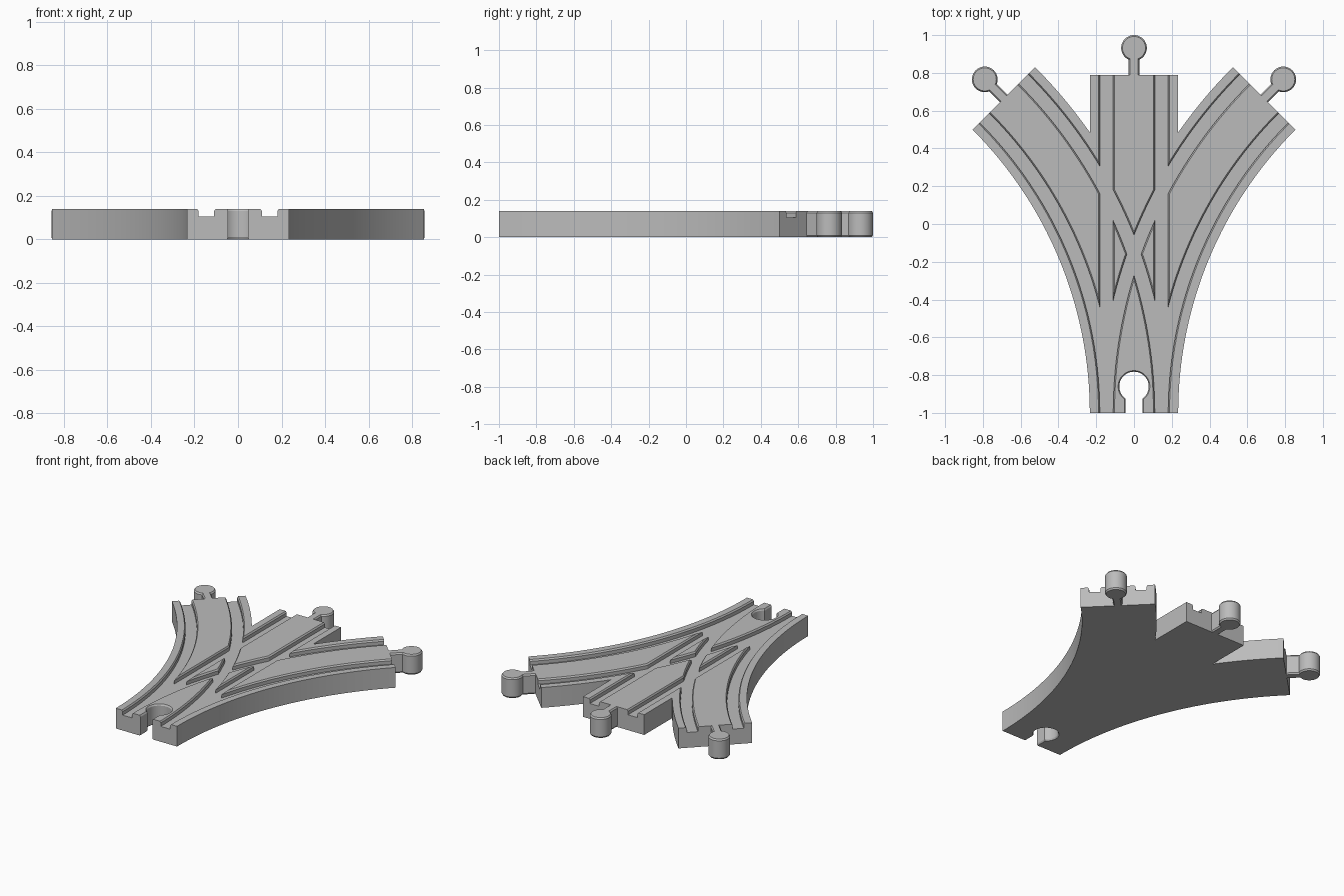
import bpy, bmesh
from math import sin, cos, asin, acos, pi, radians

cube = bpy.data.objects.get("Cube")
if cube:
    bpy.data.objects.remove(cube)

R = 2.355            # centre-line radius of the branches
HALF = 0.234         # half width of the track
HEIGHT = 0.14
END = 0.79           # far end of the straight track
SWEEP = radians(45)
LIP = 0.007          # small chamfer on grooves and connectors

grey = bpy.data.materials.new("plain grey")
grey.use_nodes = True
grey.diffuse_color = (0.5, 0.5, 0.5, 1)
grey.node_tree.nodes["Principled BSDF"].inputs["Base Color"].default_value = grey.diffuse_color


def loft(name, layers):
    """Solid through a stack of (height, outline) layers."""
    bm = bmesh.new()
    rings = [[bm.verts.new((x, y, z)) for x, y in pts] for z, pts in layers]
    n = len(rings[0])
    for low, high in zip(rings, rings[1:]):
        for i in range(n):
            j = (i + 1) % n
            bm.faces.new((low[i], low[j], high[j], high[i]))
    bm.faces.new(rings[0][::-1])
    bm.faces.new(rings[-1])
    bmesh.ops.recalc_face_normals(bm, faces=bm.faces)
    mesh = bpy.data.meshes.new(name)
    bm.to_mesh(mesh)
    bm.free()
    mesh.materials.append(grey)
    obj = bpy.data.objects.new(name, mesh)
    bpy.context.collection.objects.link(obj)
    return obj


def arc(offset, a0, a1, side=1, steps=40):
    """Points along a branch, offset sideways from its centre line."""
    r = R - offset
    angles = [a0 + (a1 - a0) * i / steps for i in range(steps + 1)]
    return [(side * (R - r * cos(a)), -1 + r * sin(a)) for a in angles]


def keyhole(w, r, y0, yc, steps=48):
    """Round head on a straight neck."""
    gap = asin(w / r)
    a0, a1 = -pi / 2 + gap, 3 * pi / 2 - gap
    head = [(r * cos(a0 + (a1 - a0) * i / steps), yc + r * sin(a0 + (a1 - a0) * i / steps))
            for i in range(steps + 1)]
    return [(w, y0)] + head + [(-w, y0)]


# Track body: one outline, mirrored
notch = acos((R - HALF) / (R + HALF))
right = arc(HALF, 0, SWEEP) + arc(-HALF, SWEEP, notch) + [(HALF, END)]
outline = right + [(-x, y) for x, y in reversed(right)]
body = loft("track_body", [(0, outline), (HEIGHT, outline)])


# Wheel grooves with flared lips, and the socket
def strip(track, a, b):
    if track == 0:
        return [(a, -1.03), (b, -1.03), (b, END + 0.03), (a, END + 0.03)]
    over = 0.012
    return (arc(a, -over, SWEEP + over, track)
            + arc(b, SWEEP + over, -over, track))


cutters = []
for track in (0, 1, -1):
    for inner, outer in ((0.11, 0.181), (-0.181, -0.11)):
        layers = [(z, strip(track, inner - f, outer + f))
                  for z, f in ((0.106, 0), (HEIGHT - 0.01, 0), (HEIGHT + 0.01, 2 * LIP))]
        cutters.append(loft("groove_cutter", layers))
socket = [(z, keyhole(0.045 + f, 0.078 + f, -1.03, -0.86))
          for z, f in ((-0.01, 0.012), (0.01, 0), (HEIGHT - 0.01, 0), (HEIGHT + 0.01, 0.012))]
cutters.append(loft("socket_cutter", socket))

for cutter in cutters:
    mod = body.modifiers.new("cut", 'BOOLEAN')
    mod.operation = 'DIFFERENCE'
    mod.solver = 'EXACT'
    mod.object = cutter
    cutter.hide_render = True

# Bake the cuts and drop the cutters
bpy.context.view_layer.update()
graph = bpy.context.evaluated_depsgraph_get()
cut_mesh = bpy.data.meshes.new_from_object(body.evaluated_get(graph))
body.modifiers.clear()
body.data = cut_mesh
for cutter in cutters:
    bpy.data.objects.remove(cutter)

# Connector pegs at the three far ends
parts = [body]
ex, ey = R * (1 - cos(SWEEP)), -1 + R * sin(SWEEP)
for name, x, y, turn in (("middle_connector", 0, END, 0),
                         ("left_connector", ex, ey, -SWEEP),
                         ("right_connector", -ex, ey, SWEEP)):
    layers = [(z, keyhole(0.028 - f, 0.068 - f, 0, 0.142))
              for z, f in ((0, LIP), (0.01, 0), (HEIGHT - 0.01, 0), (HEIGHT, LIP))]
    peg = loft(name, layers)
    peg.location = (x, y, 0)
    peg.rotation_euler.z = turn
    parts.append(peg)

# Smooth curved walls, crisp edges
bpy.ops.object.select_all(action='DESELECT')
for part in parts:
    part.select_set(True)
bpy.context.view_layer.objects.active = body
bpy.ops.object.shade_smooth_by_angle(angle=radians(25))
